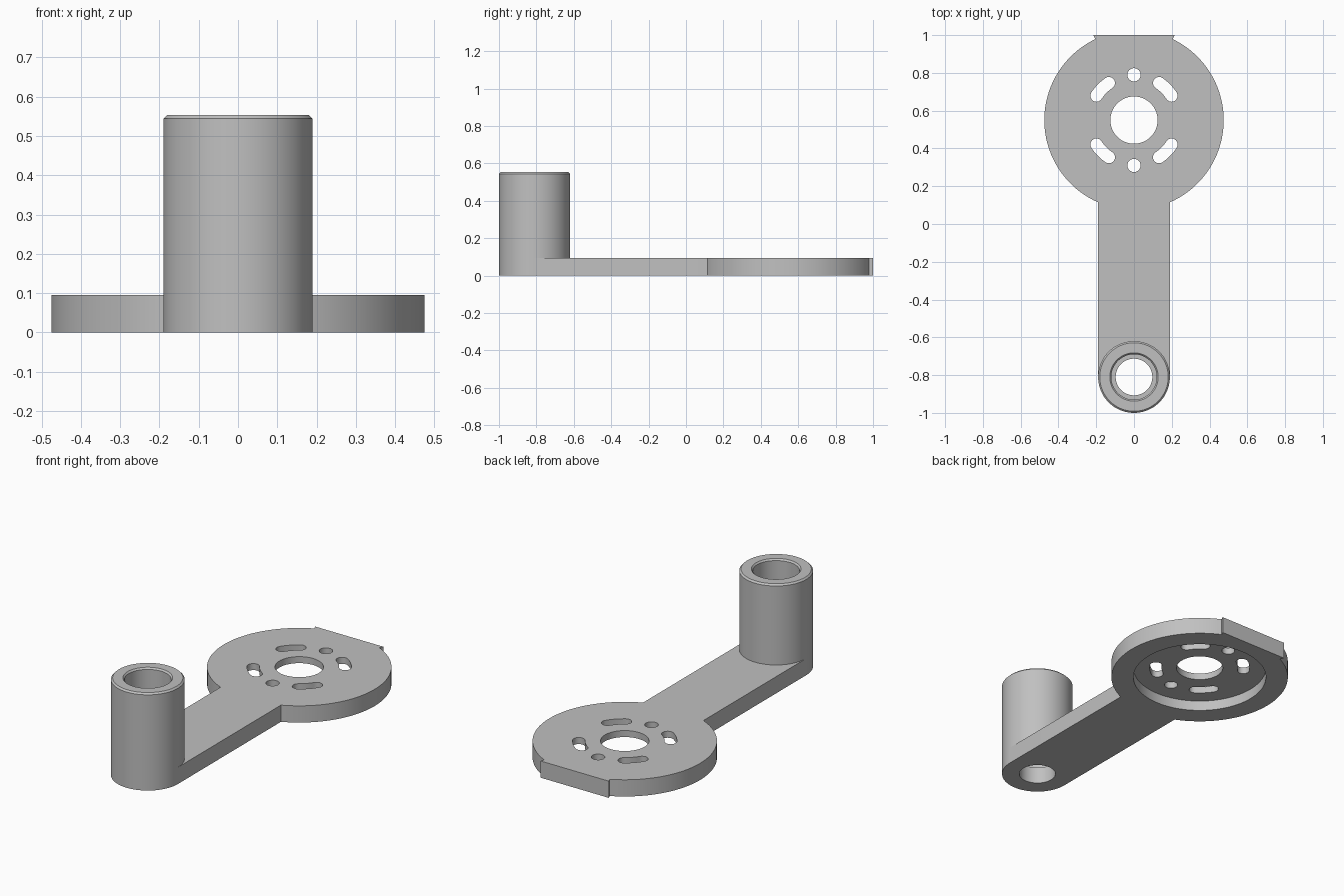
import bpy, bmesh, math

if "Cube" in bpy.data.objects:
    bpy.data.objects.remove(bpy.data.objects["Cube"])

DISC_Y, DISC_R = 0.55, 0.475      # motor disc
BOSS_Y, BOSS_R = -0.81, 0.19      # tall sleeve
PLATE_H, BOSS_H = 0.095, 0.553
TAB_X = 0.205

grey = bpy.data.materials.new("plain_grey")
grey.diffuse_color = (0.53, 0.53, 0.53, 1)
grey.use_nodes = True
grey.node_tree.nodes["Principled BSDF"].inputs["Base Color"].default_value = grey.diffuse_color


def arc(cx, cy, r, a0, a1, n):
    """Points along an arc, angles in degrees, both ends included."""
    return [(cx + r * math.cos(math.radians(a0 + (a1 - a0) * i / n)),
             cy + r * math.sin(math.radians(a0 + (a1 - a0) * i / n)))
            for i in range(n + 1)]


def circle(cx, cy, r, n=96):
    return arc(cx, cy, r, 0, 360, n)[:-1]


def make_object(name, bm):
    bmesh.ops.recalc_face_normals(bm, faces=bm.faces)
    mesh = bpy.data.meshes.new(name)
    bm.to_mesh(mesh)
    bm.free()
    mesh.materials.append(grey)
    obj = bpy.data.objects.new(name, mesh)
    bpy.context.collection.objects.link(obj)
    return obj


def extrude(name, outlines, z0, z1):
    bm = bmesh.new()
    for pts in outlines:
        face = bm.faces.new([bm.verts.new((x, y, z0)) for x, y in pts])
        top = bmesh.ops.extrude_face_region(bm, geom=[face], use_keep_orig=True)
        verts = [g for g in top["geom"] if isinstance(g, bmesh.types.BMVert)]
        bmesh.ops.translate(bm, verts=verts, vec=(0, 0, z1 - z0))
    return make_object(name, bm)


def select_only(obj):
    bpy.ops.object.select_all(action='DESELECT')
    obj.select_set(True)
    bpy.context.view_layer.objects.active = obj


def cut(target, cutter):
    cutter.hide_render = True
    mod = target.modifiers.new("cut", 'BOOLEAN')
    mod.operation, mod.solver, mod.object = 'DIFFERENCE', 'EXACT', cutter
    select_only(target)
    bpy.ops.object.modifier_apply(modifier=mod.name)
    bpy.data.objects.remove(cutter)


def slot(a0, a1, r=0.237, w=0.032):
    """Curved slot with round ends around the disc centre."""
    ends = [(r * math.cos(math.radians(a)), DISC_Y + r * math.sin(math.radians(a)))
            for a in (a0, a1)]
    return (arc(0, DISC_Y, r + w, a0, a1, 12)
            + arc(*ends[1], w, a1, a1 + 180, 12)[1:]
            + arc(0, DISC_Y, r - w, a1, a0, 12)[1:]
            + arc(*ends[0], w, a0 + 180, a0 + 360, 12)[1:-1])


# arm plate: disc, flat tab, straight arm and round end in one outline
neck = math.degrees(math.acos(BOSS_R / DISC_R))
tab = math.degrees(math.acos(TAB_X / DISC_R))
outline = (arc(0, DISC_Y, DISC_R, -neck, tab, 48)
           + [(0.215, 1.0), (-0.215, 1.0)]
           + arc(0, DISC_Y, DISC_R, 180 - tab, 180 + neck, 48)
           + arc(0, BOSS_Y, BOSS_R, 180, 360, 48))
plate = extrude("arm_plate", [outline], 0, PLATE_H)

# round recess under the disc
cut(plate, extrude("recess_cutter", [circle(0, DISC_Y, 0.357)], -0.1, 0.058))

# shaft holes, screw holes and slots
holes = [circle(0, DISC_Y, 0.125), circle(0, BOSS_Y, 0.097)]
holes += [circle(0, DISC_Y + s * 0.24, 0.035, 32) for s in (1, -1)]
holes += [slot(a, a + 23) for a in (33, 124, 213, 304)]
cut(plate, extrude("hole_cutter", holes, -0.2, 0.3))

# sleeve: turned profile with chamfered rims, standing on the plate
c = 0.009
profile = [(BOSS_R, PLATE_H), (BOSS_R, BOSS_H - c), (BOSS_R - c, BOSS_H),
           (0.128, BOSS_H), (0.12, BOSS_H - c), (0.12, PLATE_H)]
bm = bmesh.new()
rings = [[bm.verts.new((x, y, z)) for x, y in circle(0, BOSS_Y, r)]
         for r, z in profile]
for low, high in zip(rings, rings[1:] + rings[:1]):
    for i in range(len(low)):
        j = (i + 1) % len(low)
        bm.faces.new((low[i], low[j], high[j], high[i]))
sleeve = make_object("sleeve", bm)

for obj in (plate, sleeve):
    select_only(obj)
    bpy.ops.object.shade_smooth_by_angle(angle=math.radians(25))
